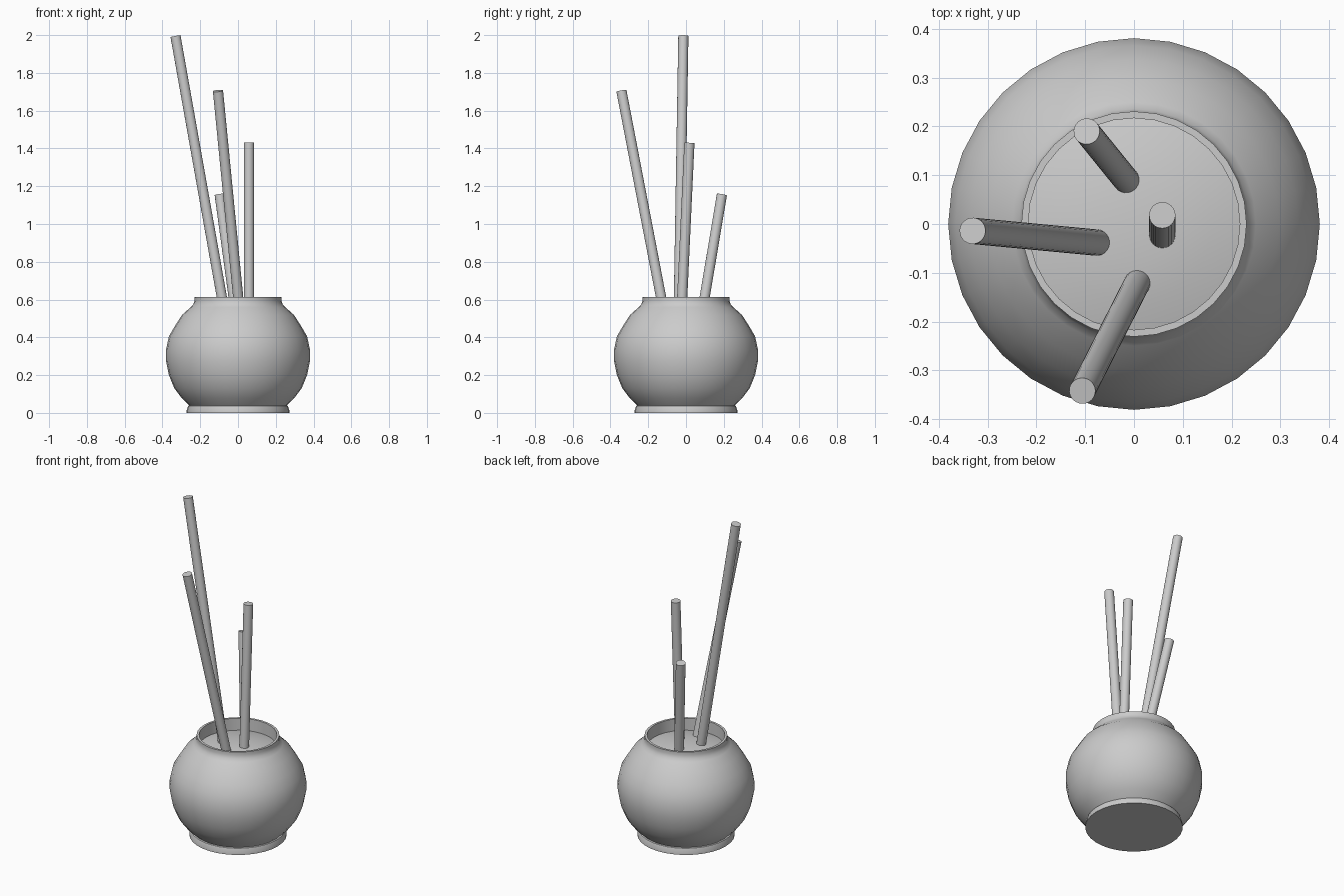
import bpy, bmesh, math
from mathutils import Vector

if "Cube" in bpy.data.objects:
    bpy.data.objects.remove(bpy.data.objects["Cube"])

SEG = 32


def finish(name, bm):
    bmesh.ops.recalc_face_normals(bm, faces=bm.faces)
    mesh = bpy.data.meshes.new(name)
    bm.to_mesh(mesh)
    bm.free()
    ob = bpy.data.objects.new(name, mesh)
    bpy.context.collection.objects.link(ob)
    bpy.ops.object.select_all(action='DESELECT')
    ob.select_set(True)
    bpy.context.view_layer.objects.active = ob
    bpy.ops.object.shade_smooth_by_angle(angle=math.radians(35))
    return ob


def lathe(name, profile):
    """Revolve (radius, z) points around the z axis."""
    bm = bmesh.new()
    verts = [bm.verts.new((r, 0, z)) for r, z in profile]
    edges = [bm.edges.new(p) for p in zip(verts, verts[1:])]
    bmesh.ops.spin(bm, geom=verts + edges, cent=(0, 0, 0), axis=(0, 0, 1),
                   angle=math.tau, steps=SEG, use_duplicate=False)
    bmesh.ops.remove_doubles(bm, verts=bm.verts, dist=1e-5)
    return finish(name, bm)


def stick(name, base, top, radius=0.027):
    base, top = Vector(base), Vector(top)
    axis = top - base
    base = base - axis.normalized() * 0.1      # sink the foot into the fill
    axis = top - base
    bm = bmesh.new()
    bmesh.ops.create_cone(bm, cap_ends=True, segments=24, radius1=radius,
                          radius2=radius, depth=axis.length)
    ob = finish(name, bm)
    ob.location = (base + top) / 2
    ob.rotation_euler = axis.to_track_quat('Z', 'Y').to_euler()


# Round pot: foot, belly, neck, lip and inner wall
lathe("pot", [
    (0, 0), (0.272, 0), (0.272, 0.012), (0.264, 0.037), (0.258, 0.04),
    (0.297, 0.077), (0.337, 0.13), (0.366, 0.20), (0.381, 0.275),
    (0.381, 0.335), (0.366, 0.405), (0.337, 0.455), (0.297, 0.518),
    (0.25, 0.56), (0.236, 0.575), (0.23, 0.595), (0.231, 0.614),
    (0.217, 0.614), (0.217, 0.53)])

# Slightly domed fill inside the neck
lathe("fill", [(0.219, 0.54), (0.16, 0.556), (0.08, 0.567), (0, 0.57)])

# Leaning sticks
stick("tall_stick", (-0.078, -0.038, 0.57), (-0.331, -0.014, 1.995))
stick("front_stick", (0.006, -0.122, 0.56), (-0.106, -0.342, 1.705))
stick("back_stick", (-0.016, 0.09, 0.56), (-0.097, 0.19, 1.155))
stick("right_stick", (0.058, -0.022, 0.57), (0.058, 0.018, 1.43))
